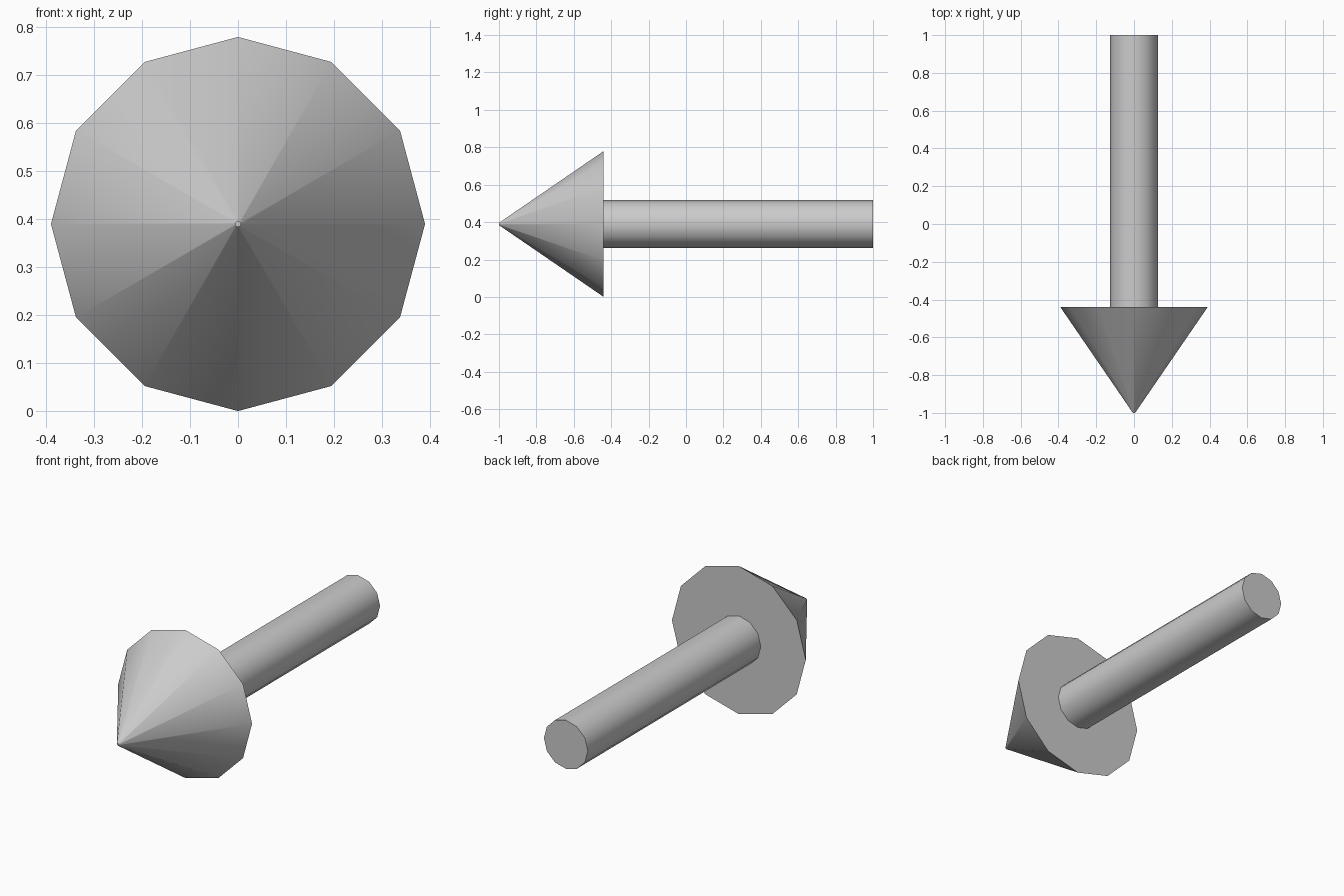
import bpy
from math import radians

if "Cube" in bpy.data.objects:
    bpy.data.objects.remove(bpy.data.objects["Cube"], do_unlink=True)

SIDES = 12
AXIS_Z = 0.39

# Single plain grey
grey = bpy.data.materials.new("plain grey")
grey.use_nodes = True
colour = (0.6, 0.6, 0.6, 1)
grey.diffuse_color = colour
grey.node_tree.nodes["Principled BSDF"].inputs["Base Color"].default_value = colour


def tapered_rod(name, back_y, front_y, back_radius, front_radius):
    """Smooth twelve-sided rod lying along y, with flat ends."""
    bpy.ops.mesh.primitive_cone_add(
        vertices=SIDES, radius1=back_radius, radius2=front_radius,
        depth=back_y - front_y, location=(0, (back_y + front_y) / 2, AXIS_Z),
        rotation=(radians(90), 0, 0))
    rod = bpy.context.object
    rod.name = name
    rod.data.materials.append(grey)
    bpy.ops.object.shade_smooth_by_angle(angle=radians(40))
    return rod


# Arrow head with a tiny blunt tip, and the shaft behind it
tapered_rod("arrow_head", -0.44, -1, 0.39, 0.006)
tapered_rod("arrow_shaft", 1, -0.44, 0.128, 0.128)
